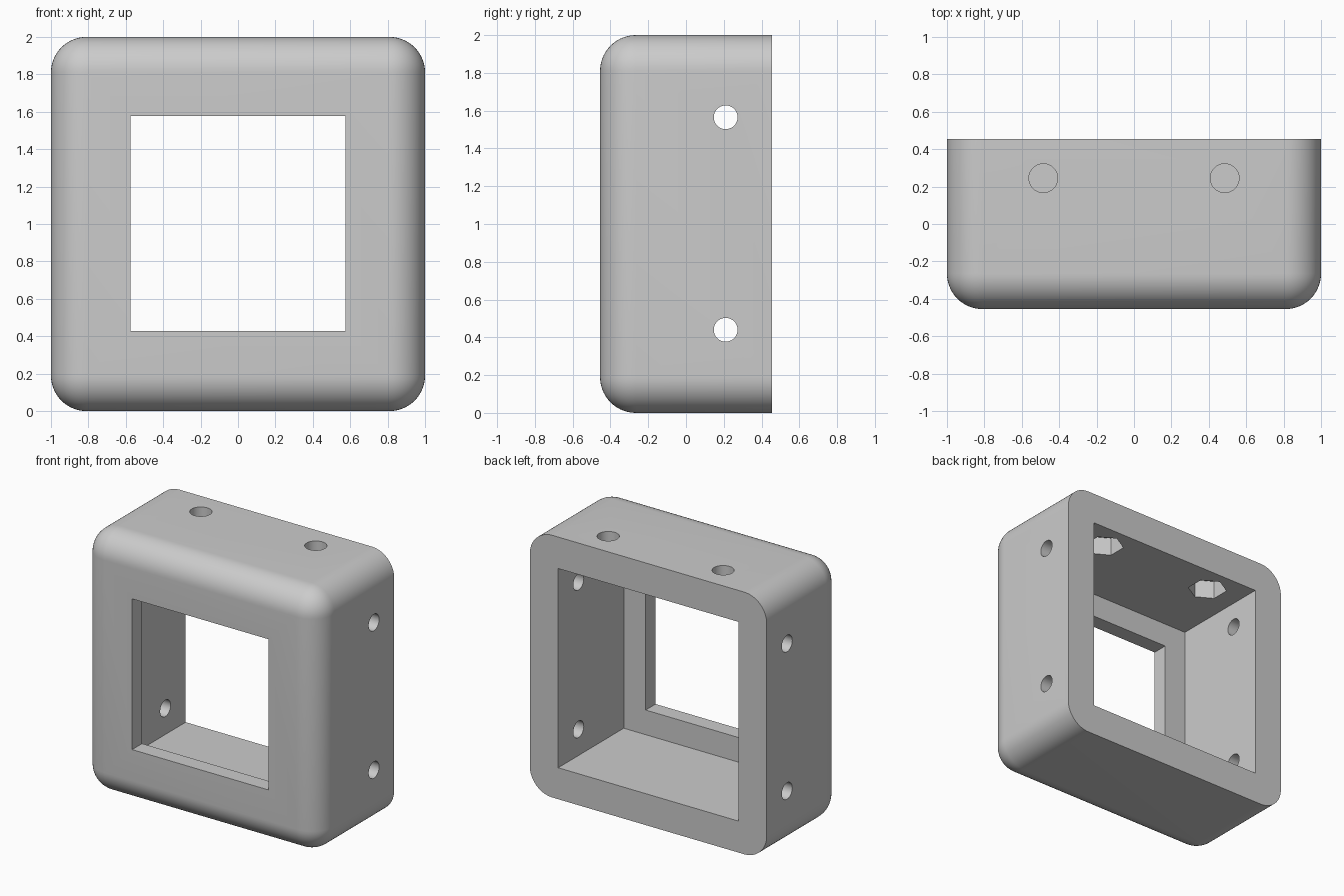
import bpy, bmesh, math
from mathutils import Matrix, Vector

cube = bpy.data.objects.get("Cube")
if cube:
    bpy.data.objects.remove(cube, do_unlink=True)

W, D, H = 2.0, 0.91, 2.0      # outer size
MID = H / 2
BACK = D / 2
RADIUS = 0.19                 # rounded corners
WALL, LIP = 0.24, 0.12        # side walls and front panel

grey = bpy.data.materials.new("grey plastic")
grey.use_nodes = True
COLOUR = (0.6, 0.6, 0.6, 1)
grey.diffuse_color = COLOUR
grey.node_tree.nodes["Principled BSDF"].inputs["Base Color"].default_value = COLOUR


def add_object(name, bm):
    mesh = bpy.data.meshes.new(name)
    bm.to_mesh(mesh)
    bm.free()
    mesh.materials.append(grey)
    obj = bpy.data.objects.new(name, mesh)
    bpy.context.collection.objects.link(obj)
    return obj


def box(size, centre):
    bm = bmesh.new()
    bmesh.ops.create_cube(bm, size=1)
    bmesh.ops.scale(bm, vec=size, verts=bm.verts)
    bmesh.ops.translate(bm, vec=centre, verts=bm.verts)
    return bm


def prism(sides, radius, depth, centre, rotation):
    bm = bmesh.new()
    bmesh.ops.create_cone(bm, cap_ends=True, segments=sides, radius1=radius,
                          radius2=radius, depth=depth,
                          matrix=Matrix.Translation(centre) @ rotation)
    return bm


def cut(target, name, bm):
    cutter = add_object(name, bm)
    cutter.hide_render = True
    mod = target.modifiers.new(name, "BOOLEAN")
    mod.operation = "DIFFERENCE"
    mod.solver = "EXACT"
    mod.object = cutter
    bpy.context.view_layer.objects.active = target
    bpy.ops.object.modifier_apply(modifier=name)
    bpy.data.objects.remove(cutter, do_unlink=True)


# Rounded shell: every edge is rounded except those around the flat back
bm = box((W, D, H), (0, 0, MID))
edges = [e for e in bm.edges if any(v.co.y < 0 for v in e.verts)]
bmesh.ops.bevel(bm, geom=edges, offset=RADIUS, segments=14, profile=0.5,
                affect="EDGES", clamp_overlap=True)
frame = add_object("frame_housing", bm)

# Open cavity at the back and square window in the front panel
inner = W - 2 * WALL
front_of_cavity = -BACK + LIP
cut(frame, "cavity", box((inner, D, inner), (0, front_of_cavity + D / 2, MID)))
cut(frame, "window", box((1.15, D, 1.15), (0, -BACK, MID + 0.003)))

# Screw holes through both side walls
sideways = Matrix.Rotation(math.pi / 2, 4, "Y")
for z in (0.44, 1.565):
    cut(frame, "side_hole", prism(40, 0.063, W * 1.2, (0, 0.21, z), sideways))

# Screw holes in the top wall, with hexagonal nut pockets inside
ceiling = H - WALL
for x in (-0.485, 0.485):
    cut(frame, "top_hole", prism(40, 0.077, 0.6, (x, 0.245, H), Matrix.Identity(4)))
    cut(frame, "nut_pocket", prism(6, 0.14, 0.28, (x, 0.245, ceiling), Matrix.Identity(4)))

# Smooth rounding, crisp edges
bpy.ops.object.select_all(action="DESELECT")
frame.select_set(True)
bpy.context.view_layer.objects.active = frame
bpy.ops.object.shade_smooth_by_angle(angle=math.radians(30))
